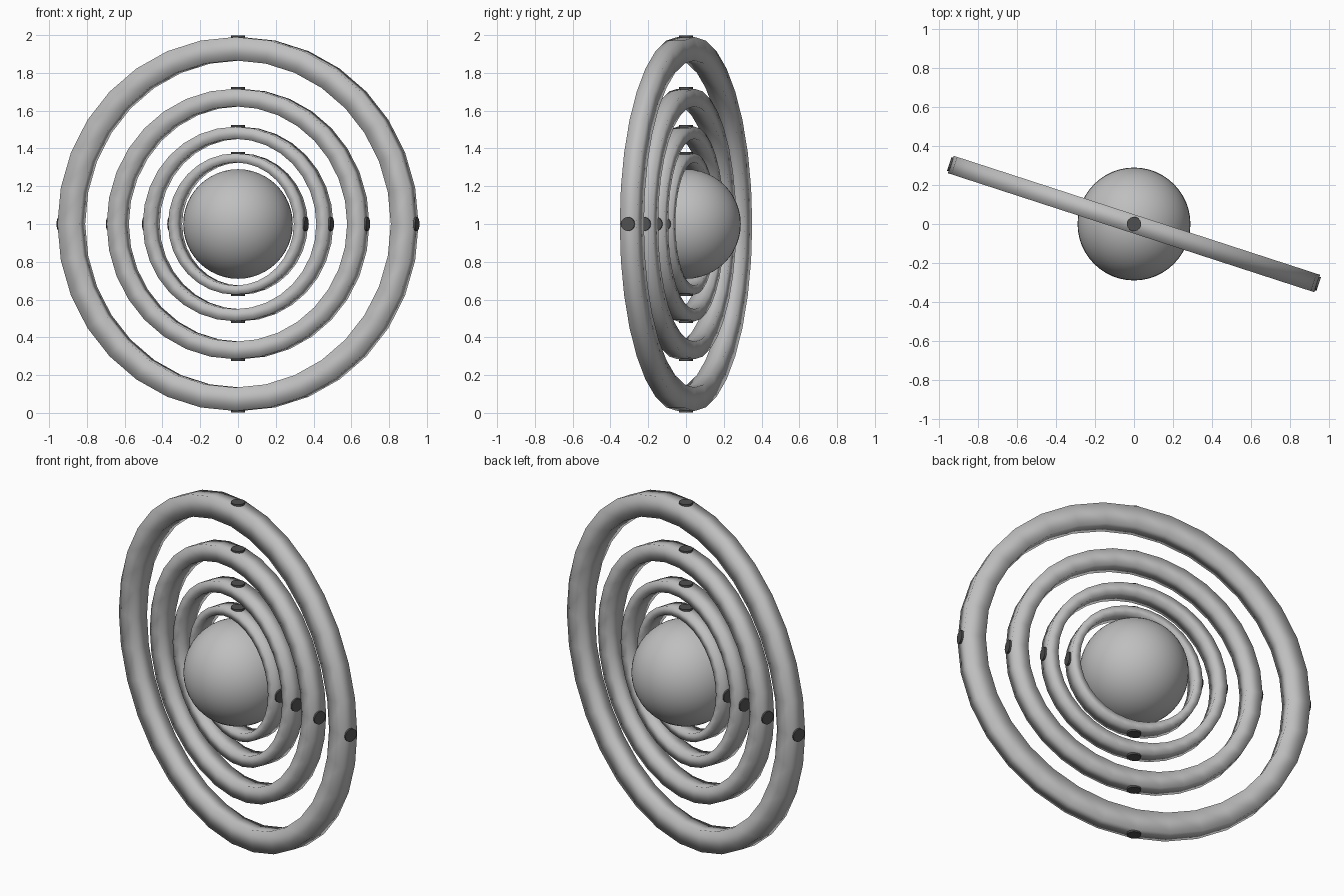
import bpy, bmesh, math
from mathutils import Matrix

if "Cube" in bpy.data.objects:
    bpy.data.objects.remove(bpy.data.objects["Cube"])

TILT = Matrix.Translation((0, 0, 1)) @ Matrix.Rotation(math.radians(-18), 4, 'Z')


def material(name, value):
    m = bpy.data.materials.new(name)
    m.diffuse_color = (value, value, value, 1)
    m.use_nodes = True
    m.node_tree.nodes["Principled BSDF"].inputs["Base Color"].default_value = m.diffuse_color
    return m


grey = material("light_grey", 0.52)
dark = material("dark_grey", 0.08)


def add_object(name, bm, mat, matrix):
    bmesh.ops.recalc_face_normals(bm, faces=bm.faces[:])
    mesh = bpy.data.meshes.new(name)
    bm.to_mesh(mesh)
    bm.free()
    mesh.materials.append(mat)
    obj = bpy.data.objects.new(name, mesh)
    obj.matrix_world = matrix
    bpy.context.collection.objects.link(obj)
    return obj


def ring(name, inner, outer, half=0.047, segments=32):
    """Flat-sided band in the XZ plane, softly shaded across its edges."""
    bm = bmesh.new()
    profile = [(inner, -half), (outer, -half), (outer, half), (inner, half)]
    loops = []
    for i in range(segments):
        a = 2 * math.pi * i / segments
        loops.append([bm.verts.new((r * math.cos(a), y, r * math.sin(a))) for r, y in profile])
    for i in range(segments):
        p, q = loops[i], loops[(i + 1) % segments]
        for j in range(4):
            k = (j + 1) % 4
            bm.faces.new((p[j], q[j], q[k], p[k])).smooth = True
    add_object(name, bm, grey, TILT)


def studs(name, outer):
    """Four short round pins on the rim, a quarter turn apart."""
    bm = bmesh.new()
    for i in range(4):
        m = Matrix.Rotation(i * math.pi / 2, 4, 'Y') @ Matrix.Translation((0, 0, outer - 0.012))
        bmesh.ops.create_cone(bm, cap_ends=True, segments=16, radius1=0.037,
                              radius2=0.037, depth=0.04, matrix=m)
    add_object(name, bm, dark, TILT)


# Nested rings with their rim pins
for label, inner, outer in (("outer", 0.866, 0.990), ("second", 0.623, 0.716),
                            ("third", 0.451, 0.515), ("inner", 0.326, 0.374)):
    ring(label + "_ring", inner, outer)
    studs(label + "_ring_pins", outer)

# Central ball
bm = bmesh.new()
bmesh.ops.create_uvsphere(bm, u_segments=48, v_segments=24, radius=0.29)
for f in bm.faces:
    f.smooth = True
add_object("core_sphere", bm, grey, Matrix.Translation((0, 0, 1)))
